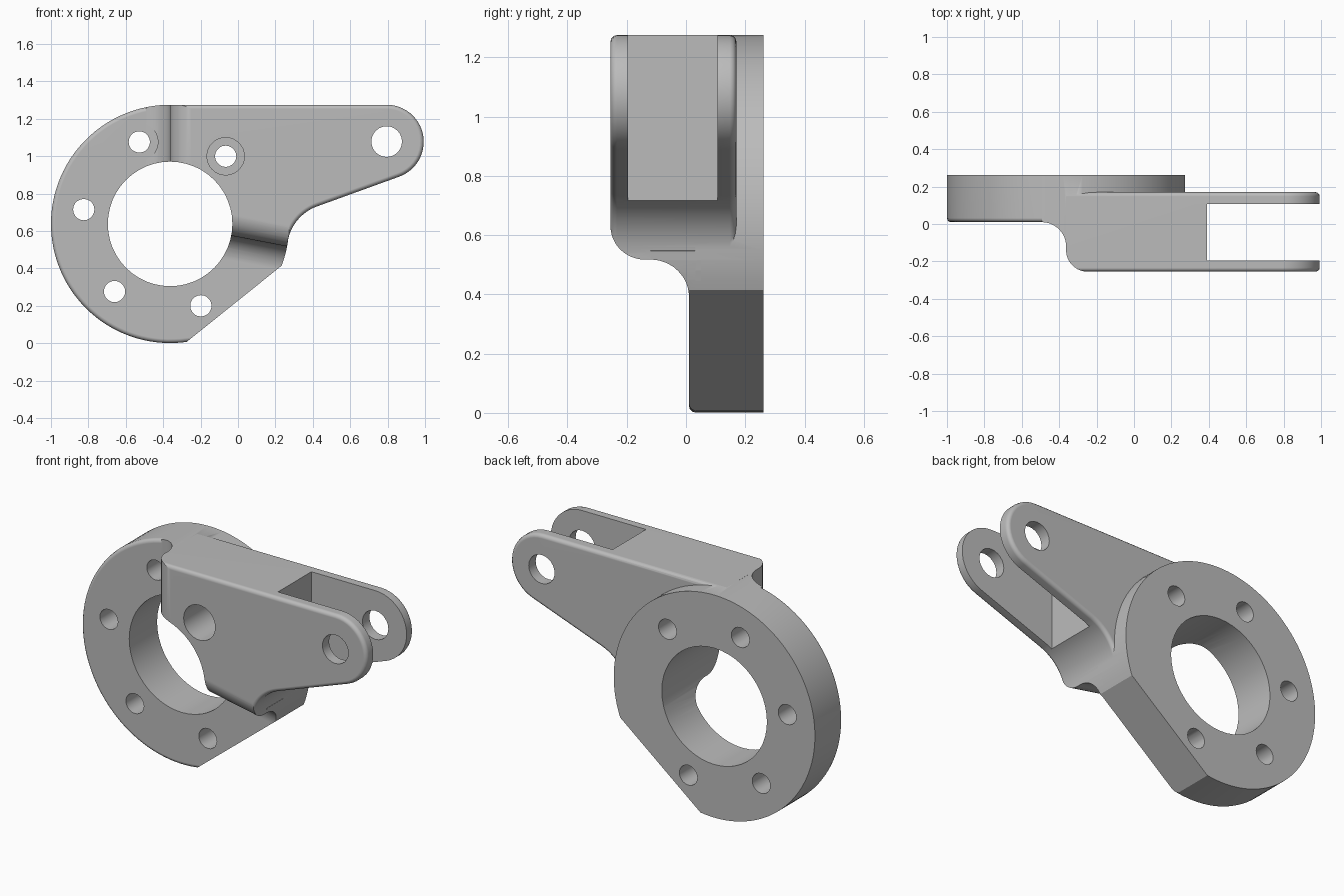
import bpy, bmesh
from math import sin, cos, radians, degrees, atan2, hypot
from mathutils import Vector

if "Cube" in bpy.data.objects:
    bpy.data.objects.remove(bpy.data.objects["Cube"])

CX, CZ, R = -0.363, 0.638, 0.637        # flange centre and radius
FRONT, STEP, ARM_BACK, BACK = -0.255, 0.01, 0.17, 0.262
TOP = CZ + R
LOW = -10.9                             # angle of the lower step

steel = bpy.data.materials.new("plain grey metal")
steel.use_nodes = True
GREY = (0.5, 0.5, 0.5, 1)
steel.diffuse_color = GREY
steel.node_tree.nodes["Principled BSDF"].inputs["Base Color"].default_value = GREY


def arc(cx, cz, r, a0, a1, n):
    angles = [radians(a0 + (a1 - a0) * i / n) for i in range(n + 1)]
    return [(cx + r * cos(a), cz + r * sin(a)) for a in angles]


def sweep(name, points, travel, edge_rule=None):
    """Extrude a polygon along a vector, rounding the edges picked by a rule."""
    bm = bmesh.new()
    face = bm.faces.new([bm.verts.new(p) for p in points])
    out = bmesh.ops.extrude_face_region(bm, geom=[face])
    moved = [g for g in out["geom"] if isinstance(g, bmesh.types.BMVert)]
    bmesh.ops.translate(bm, verts=moved, vec=travel)
    bmesh.ops.recalc_face_normals(bm, faces=bm.faces)
    if edge_rule:
        chosen = [e for e in bm.edges if edge_rule(e.verts[0].co, e.verts[1].co)]
        bmesh.ops.bevel(bm, geom=chosen, offset=0.022, segments=3, profile=0.5,
                        affect='EDGES', clamp_overlap=True)
    mesh = bpy.data.meshes.new(name)
    bm.to_mesh(mesh)
    bm.free()
    mesh.materials.append(steel)
    obj = bpy.data.objects.new(name, mesh)
    bpy.context.collection.objects.link(obj)
    return obj


def plate(name, outline, y0, y1, edge_rule=None):
    return sweep(name, [(x, y0, z) for x, z in outline], Vector((0, y1 - y0, 0)), edge_rule)


def rod(x, z, r, y0, y1, n):
    return plate("hole_cutter", arc(x, z, r, 0, 360, n)[:-1], y0, y1)


def radial_bar(name, section, angle, side, s0, s1):
    """Sweep a (offset, y) section outward from the flange centre."""
    a = radians(angle)
    d = Vector((cos(a), 0, sin(a)))
    n = Vector((-sin(a), 0, cos(a))) * side
    start = Vector((CX, 0, CZ)) + d * s0
    return sweep(name, [start + n * t + Vector((0, y, 0)) for t, y in section], d * (s1 - s0))


def combine(target, tool, operation):
    mod = target.modifiers.new("combine", 'BOOLEAN')
    mod.operation, mod.solver, mod.object = operation, 'EXACT', tool
    bpy.context.view_layer.objects.active = target
    bpy.ops.object.modifier_apply(modifier=mod.name)
    bpy.data.objects.remove(tool)


# Round flange with a flat chord, front rim softened
rim = arc(CX, CZ, R, -20.5, 278, 96)


def flange_rim(a, b):
    return a.y < STEP + 0.01 and b.y < STEP + 0.01 and (a - b).length < 0.3


body = plate("bracket_body", rim, STEP, BACK, flange_rim)

# Arm: flat top, round nose, sloped underside blended into the flange
nose = arc(0.795, TOP - 0.198, 0.198, 90, -70, 20)
blend = arc(0.505, 0.503, 0.243, 110, 171.1, 14)
tip = arc(CX, CZ, R, LOW, LOW, 1)[0]
arm_outline = [(CX, CZ), (CX, TOP)] + nose + blend + [tip]


def arm_rim(a, b):
    if abs(a.y - b.y) > 0.001:
        return False
    return min(hypot(p.x - CX, p.z - CZ) for p in (a, b)) > 0.1


arm = plate("arm", arm_outline, FRONT, ARM_BACK, arm_rim)

# Convex round and concave fillet at both steps between arm and flange
r1, r2 = 0.115, 0.13
round_section = arc(-r1, FRONT + r1, r1, -90, 0, 12) + \
    [(0.03, FRONT + r1), (0.03, FRONT - 0.03), (-r1, FRONT - 0.03)]
fillet_section = arc(r2, STEP - r2, r2, 180, 90, 12) + \
    [(r2, STEP + 0.04), (-0.03, STEP + 0.04), (-0.03, STEP - r2)]
fillets = []
for angle, side in ((90, 1), (LOW, -1)):
    combine(arm, radial_bar("round_cutter", round_section, angle, side, 0.2, 0.9), 'DIFFERENCE')
    fillet = radial_bar("fillet", fillet_section, angle, side, 0.25, 0.8)
    combine(fillet, plate("trim", rim, FRONT - 0.1, BACK + 0.1), 'INTERSECT')
    fillets.append(fillet)

for part in [arm] + fillets:
    combine(body, part, 'UNION')

# Fork slot between the two lugs
slot = [(0.39, 0.4), (1.2, 0.4), (1.2, 1.5), (0.39, 1.5)]
combine(body, plate("slot_cutter", slot, -0.195, 0.107), 'DIFFERENCE')

# Main bore, pin holes, bolt circle and bolt head recesses
combine(body, rod(CX, CZ, 0.333, -0.4, 0.4, 48), 'DIFFERENCE')
combine(body, rod(0.795, 1.078, 0.082, -0.4, 0.4, 24), 'DIFFERENCE')
for i in range(5):
    a = radians(50.6 + 60 * i)
    x, z = CX + 0.468 * cos(a), CZ + 0.468 * sin(a)
    if i < 2:
        combine(body, rod(x, z, 0.1, -0.4, STEP, 32), 'DIFFERENCE')
    combine(body, rod(x, z, 0.057, -0.4, 0.4, 20), 'DIFFERENCE')

# Smooth curved faces, keep machined edges crisp
bpy.ops.object.select_all(action='DESELECT')
body.select_set(True)
bpy.context.view_layer.objects.active = body
bpy.ops.object.shade_smooth_by_angle(angle=radians(32))
normals = body.modifiers.new("even_shading", 'WEIGHTED_NORMAL')
normals.keep_sharp = True
